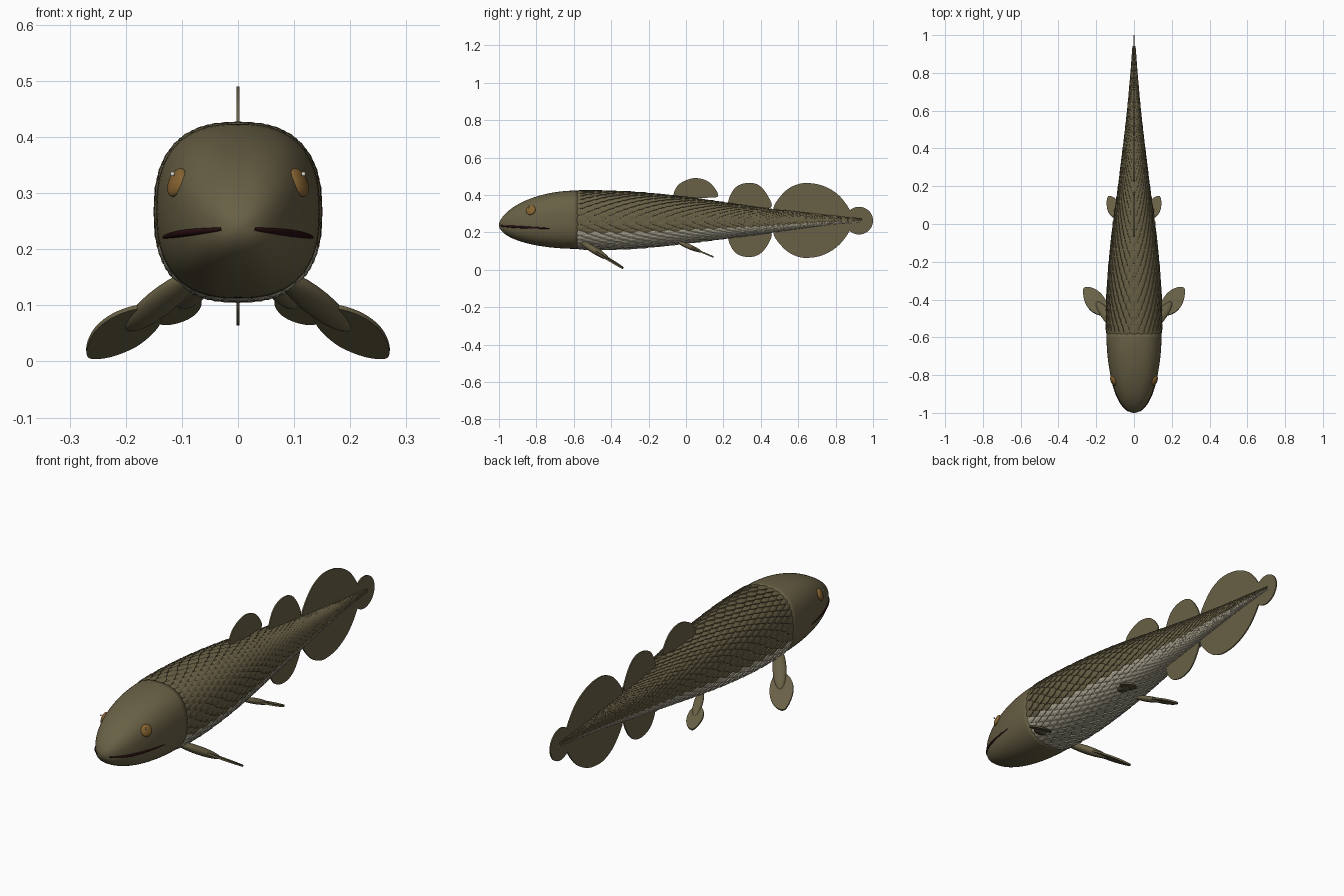
import bpy, bmesh, math
from mathutils import Vector, Matrix

cube = bpy.data.objects.get("Cube")
if cube:
    bpy.data.objects.remove(cube)


def material(name, r, g, b):
    m = bpy.data.materials.new(name)
    m.use_nodes = True
    m.diffuse_color = (r, g, b, 1)
    m.node_tree.nodes["Principled BSDF"].inputs["Base Color"].default_value = (r, g, b, 1)
    return m


OLIVE = material("olive_skin", 0.14, 0.118, 0.06)
PALE = material("pale_belly", 0.42, 0.39, 0.29)
AMBER = material("amber_eye", 0.24, 0.125, 0.03)
MAROON = material("dark_mouth", 0.02, 0.004, 0.005)
WHITE = material("eye_glint", 0.75, 0.72, 0.65)


def add_object(name, bm, mats, smooth=False):
    bmesh.ops.recalc_face_normals(bm, faces=bm.faces)
    mesh = bpy.data.meshes.new(name)
    bm.to_mesh(mesh)
    bm.free()
    for m in mats:
        mesh.materials.append(m)
    for p in mesh.polygons:
        p.use_smooth = smooth
    obj = bpy.data.objects.new(name, mesh)
    bpy.context.collection.objects.link(obj)
    return obj


def spline(pts, steps):
    """Catmull-Rom samples through open points."""
    p = [Vector(q) for q in pts]
    p = [2 * p[0] - p[1]] + p + [2 * p[-1] - p[-2]]
    out = []
    for i in range(1, len(p) - 2):
        a, b, c, d = p[i - 1:i + 3]
        for k in range(steps):
            t = k / steps
            out.append(b + (c - a) * t / 2 + (a * 2 - b * 5 + c * 4 - d) * t * t / 2
                       + (b * 3 - a - c * 3 + d) * t ** 3 / 2)
    return out + [p[-2]]


# Trunk stations every 0.2 from y = -0.6: top, bottom, half width
TRUNK = spline([(.423, .113, .146), (.42, .11, .143), (.408, .122, .13), (.387, .143, .109),
                (.36, .167, .082), (.332, .192, .058), (.31, .22, .036), (.288, .245, .018),
                (.268, .262, .003)], 10)
NECK = -0.58


def section(y):
    """Top, bottom and half width of the fish at y."""
    if y < NECK:
        t = (y + 1) / (NECK + 1)
        f = math.sqrt(max(0, 1 - (1 - t) ** 2))
        return .24 + .184 * f ** 1.2, .24 - .128 * f, .146 * f
    k = min(max((y + .6) / .02, 0), len(TRUNK) - 1.001)
    return TRUNK[int(k)].lerp(TRUNK[int(k) + 1], k % 1)


def power(v, e):
    return math.copysign(abs(v) ** e, v)


def surface(y, angle, lift=0):
    """Point on the rounded-square hull, angle measured from +x."""
    top, low, wide = section(y)
    high = (top - low) / 2
    return Vector(((max(wide + lift, .001)) * power(math.cos(angle), .8), y,
                   (top + low) / 2 + max(high + lift, .001) * power(math.sin(angle), .8)))


def hull(name, stations, lift, mats, sides=64):
    bm = bmesh.new()
    rings = [[bm.verts.new(surface(y, 2 * math.pi * i / sides, lift)) for i in range(sides)]
             for y in stations]
    for a, b in zip(rings, rings[1:]):
        for i in range(sides):
            j = (i + 1) % sides
            f = bm.faces.new((a[i], a[j], b[j], b[i]))
            if len(mats) > 1 and math.sin(2 * math.pi * (i + .5) / sides) < -.38:
                f.material_index = 1
    bm.faces.new(rings[0])
    bm.faces.new(rings[-1])
    return add_object(name, bm, mats, True)


# Head and the trunk beneath the scales
hull("head", [-1 + .425 * (1 - math.cos(math.pi / 2 * k / 24)) for k in range(25)], 0, [OLIVE])
hull("trunk", [-.578 + 1.56 * k / 60 for k in range(61)], -.004, [OLIVE, PALE])

# Overlapping scales in staggered rings, shrinking toward the tail
RIM = [(1, .45, .5), (.6, .8, .85), (0, 1, 1), (-.6, .8, .85), (-1, .45, .5)]
bm = bmesh.new()
around, y, row = 32, NECK - .025, 0
while y < .93:
    size = max(.28, min(1, section(y)[2] / .12))
    length, lift = .078 * size, .0085 * size
    half = math.pi / around
    for i in range(around):
        mid = (2 * i + row % 2) * half

        def at(u, v, h):
            return bm.verts.new(surface(y + v * length, mid + u * half, h * lift - .003 * size))

        rim = [at(*p) for p in RIM]
        edge = [at(-.7, 0, -.2), at(.7, 0, -.2)] + rim
        hub = at(0, .5, .8)
        under = [at(u, v, -.3) for u, v, h in RIM]
        faces = [(edge[k], edge[(k + 1) % len(edge)], hub) for k in range(len(edge))]
        faces += [(rim[k], under[k], under[k + 1], rim[k + 1]) for k in range(len(rim) - 1)]
        for f in faces:
            bm.faces.new(f).material_index = int(math.sin(mid) < -.38)
    y += length * .5
    row += 1
add_object("scales", bm, [OLIVE, PALE])


def plate(name, points, thickness):
    """Thin fin plate from a planar outline."""
    bm = bmesh.new()
    bm.faces.new([bm.verts.new(p) for p in points])
    obj = add_object(name, bm, [OLIVE])
    mod = obj.modifiers.new("thickness", "SOLIDIFY")
    mod.thickness = thickness
    mod.offset = 0
    return obj


# Upright fins, outlines as (y, z)
FINS = {
    "first_dorsal_fin": [(-.07, .385), (-.06, .425), (-.03, .463), (.04, .49), (.11, .477),
                         (.155, .435), (.17, .392), (.11, .385)],
    "second_dorsal_fin": [(.22, .34), (.235, .395), (.27, .445), (.33, .465), (.39, .452),
                          (.435, .4), (.458, .338), (.4, .32)],
    "anal_fin": [(.22, .19), (.235, .135), (.27, .087), (.33, .068), (.39, .082),
                 (.435, .13), (.458, .195), (.4, .21)],
    "tail_fin": [(.47, .29), (.472, .345), (.53, .42), (.59, .455), (.65, .464), (.73, .45),
                 (.81, .405), (.87, .33), (.89, .265), (.87, .2), (.81, .125), (.73, .078),
                 (.65, .064), (.59, .073), (.53, .108), (.472, .18), (.47, .24)],
}
for name, outline in FINS.items():
    plate(name, [(0, p.x, p.y) for p in spline([(*q, 0) for q in outline], 5)], .006)
plate("tail_tip_lobe", [(0, .925 + .075 * math.cos(a), .263 + .074 * math.sin(a))
                        for a in [math.pi * k / 18 for k in range(36)]], .006)

# Lobed paired fins: fleshy stalk plus leaf-shaped blade
LEAF = [(.36, 0), (.42, .1), (.55, .165), (.72, .17), (.9, .11), (1, .03),
        (.94, -.07), (.78, -.14), (.58, -.14), (.43, -.09), (.36, 0)]


def paired_fin(name, root, tip, side):
    root, tip = [Vector((p[0] * side, p[1], p[2])) for p in (root, tip)]
    along = tip - root
    size = along.length
    along.normalize()
    across = Vector((.8 * side, -.5, .2))
    across = (across - along * across.dot(along)).normalized()
    normal = along.cross(across)
    leaf = spline([(*p, 0) for p in LEAF], 4)[:-1]
    plate(name + "_blade", [root + along * p.x * size + across * p.y * size for p in leaf], .008)
    frame = Matrix((along, across, normal)).transposed().to_4x4()
    frame.translation = root + along * size * .3
    bm = bmesh.new()
    bmesh.ops.create_uvsphere(bm, u_segments=20, v_segments=12, radius=size, matrix=frame
                              @ Matrix.Diagonal((.36, .095, .06, 1)))
    add_object(name + "_stalk", bm, [OLIVE], True)


def ball(name, centre, axis, radii, mat):
    bm = bmesh.new()
    frame = axis.to_track_quat("Z", "Y").to_matrix().to_4x4()
    frame.translation = centre
    bmesh.ops.create_uvsphere(bm, u_segments=24, v_segments=14, radius=1,
                              matrix=frame @ Matrix.Diagonal((*radii, 1)))
    add_object(name, bm, [mat], True)


for label, side in (("left", 1), ("right", -1)):
    paired_fin(label + "_pectoral_fin", (.085, -.56, .15), (.257, -.335, .007), side)
    paired_fin(label + "_pelvic_fin", (.05, -.04, .148), (.13, .148, .068), side)

    # Eye with a small glint
    flip = Vector((side, 1, 1))
    spot = surface(-.83, .42) * flip
    out = Vector((.85 * side, -.4, .35)).normalized()
    ball(label + "_eye", spot, out, (.027, .027, .011), AMBER)
    ball(label + "_eye_glint", spot + out * .009 + Vector((0, -.008, .012)), out,
         (.004, .004, .004), WHITE)

    # Mouth line following the side of the head
    curve = bpy.data.curves.new(label + "_mouth", "CURVE")
    curve.dimensions = "3D"
    curve.bevel_depth = .0065
    curve.use_fill_caps = True
    line = curve.splines.new("POLY")
    line.points.add(24)
    for k, point in enumerate(line.points):
        t = k / 24
        y = -.99 + .26 * t ** 1.5
        top, low, wide = section(y)
        s = (.236 - .015 * t - (top + low) / 2) / ((top - low) / 2)
        point.co = (*(surface(y, math.asin(power(s, 1.25)), -.002) * flip), 1)
        point.radius = .45 + .55 * math.sin(math.pi * t)
    curve.materials.append(MAROON)
    bpy.context.collection.objects.link(bpy.data.objects.new(label + "_mouth", curve))
